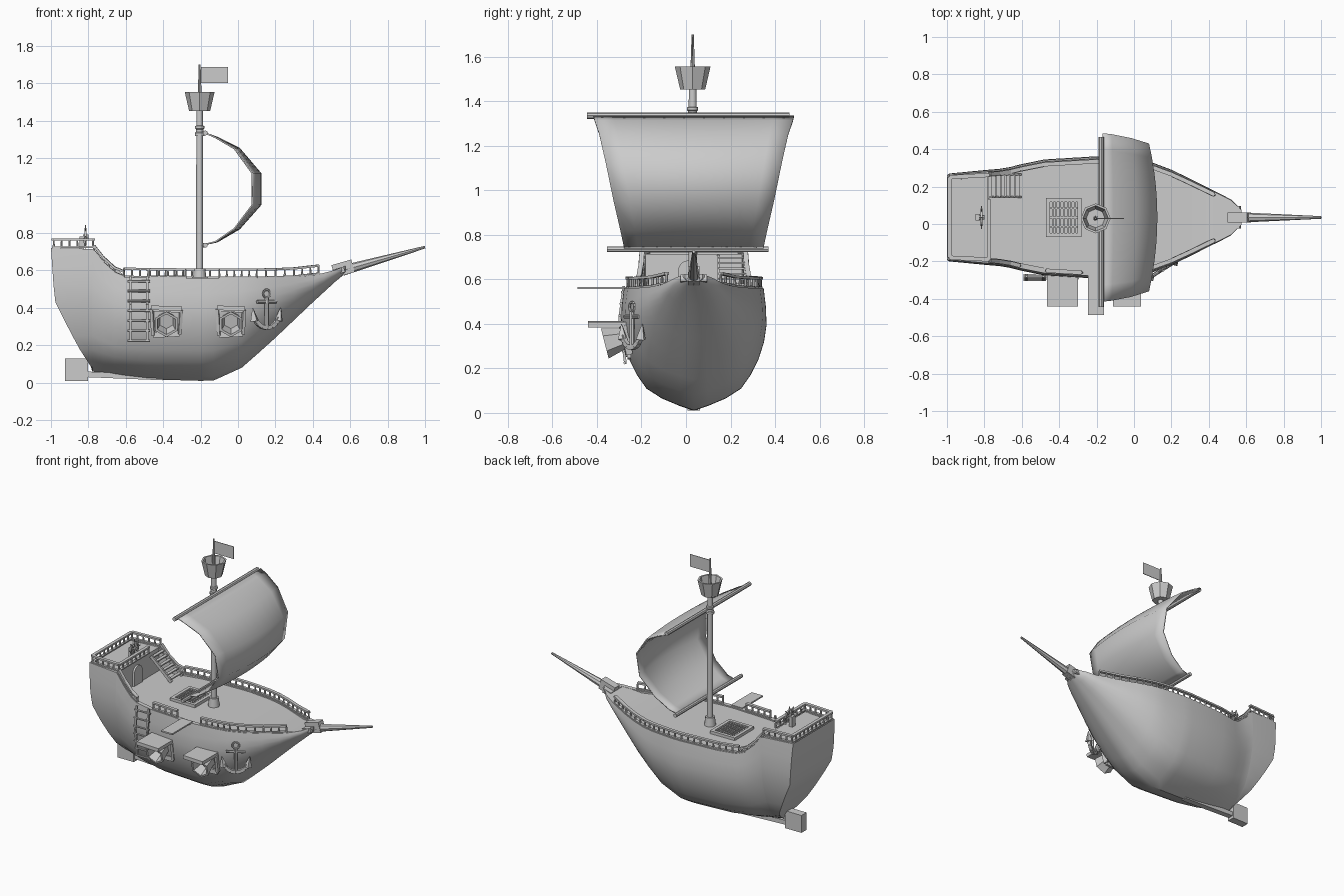
import bpy, bmesh, math
from mathutils import Vector, Matrix

if "Cube" in bpy.data.objects:
    bpy.data.objects.remove(bpy.data.objects["Cube"])

CY = 0.035  # centreline of the ship


def finish(name, bm, angle=40, recalc=True):
    if recalc:
        bmesh.ops.recalc_face_normals(bm, faces=bm.faces)
    me = bpy.data.meshes.new(name)
    bm.to_mesh(me)
    bm.free()
    ob = bpy.data.objects.new(name, me)
    bpy.context.collection.objects.link(ob)
    me.shade_smooth()
    me.set_sharp_from_angle(angle=math.radians(angle))
    return ob


def frame(a, b):
    d = Vector(b) - Vector(a)
    return Matrix.Translation(a) @ d.to_track_quat('Z', 'Y').to_matrix().to_4x4(), d.length


def rod(bm, a, b, r1, r2=None, n=8):
    m, length = frame(a, b)
    bmesh.ops.create_cone(bm, cap_ends=True, segments=n, radius1=r1, radius2=r1 if r2 is None else r2,
                          depth=length, matrix=m @ Matrix.Translation((0, 0, length / 2)))


def box(bm, c, s, rot=None):
    m = Matrix.Translation(c) @ (rot or Matrix()) @ Matrix.Diagonal((*s, 1))
    bmesh.ops.create_cube(bm, size=1, matrix=m)


def bar(bm, a, b, w, h):
    m, length = frame(a, b)
    bmesh.ops.create_cube(bm, size=1, matrix=m @ Matrix.Translation((0, 0, length / 2)) @ Matrix.Diagonal((w, h, length, 1)))


def lathe(bm, profile, m, n):
    rings = []
    for r, h in profile:
        angs = [math.pi / 2 + 2 * math.pi * i / n for i in range(n)]
        rings.append([bm.verts.new(m @ Vector((r * math.cos(a), r * math.sin(a), h))) for a in angs])
    for p, q in zip(rings, rings[1:]):
        for i in range(n):
            j = (i + 1) % n
            bm.faces.new((p[i], p[j], q[j], q[i]))
    bmesh.ops.remove_doubles(bm, verts=[v for r in rings for v in r], dist=1e-5)


def lerp(pts, x):
    for (x0, y0), (x1, y1) in zip(pts, pts[1:]):
        if x <= x1:
            return y0 + (y1 - y0) * max(0, (x - x0) / (x1 - x0))
    return pts[-1][1]


# Hull: stations (x, keel z, rim z, half width, deck z), the first one raked as the transom
stations = [(-1, .06, .72, .235, .715), (-.78, .06, .715, .255, .715), (-.779, .06, .715, .255, .555),
            (-.72, .05, .64, .26, .555), (-.66, .04, .585, .27, .555), (-.61, .033, .565, .283, .555),
            (-.48, .018, .562, .31, .555), (-.2, .01, .56, .327, .553), (-.13, .012, .56, .326, .553),
            (.02, .08, .56, .31, .553), (.1, .15, .56, .293, .553), (.2, .24, .562, .255, .555),
            (.3, .335, .566, .207, .558), (.4, .43, .575, .156, .565), (.46, .485, .587, .127, .587),
            (.52, .54, .603, .095, .603), (.575, .585, .625, .04, .625)]
section = [(0, 0), (.04, .2), (.1, .44), (.18, .65), (.29, .78), (.42, .89), (.56, .965), (.7, 1), (.85, .99), (1, .96)]
rake = [(.06, -.77), (.2, -.86), (.3, -.91), (.42, -.975), (.5, -.985), (.72, -1)]
half = [(s[0], s[3]) for s in stations]
rim = [(s[0], s[2]) for s in stations]

bm = bmesh.new()
loops = []
for k, (x, kz, tz, hw, dz) in enumerate(stations):
    side = [(f * hw, kz + t * (tz - kz)) for t, f in section]
    inner = max(hw * .55, hw * .96 - .028)
    side += [(inner, tz), (inner, dz - .001)]
    pts = side + [(-y, z) for y, z in reversed(side[1:])]
    loops.append([bm.verts.new((lerp(rake, z) if k == 0 else x, CY + y, z)) for y, z in pts])
for p, q in zip(loops, loops[1:]):
    for i in range(len(p)):
        j = (i + 1) % len(p)
        bm.faces.new((p[i], p[j], q[j], q[i]))
ns = len(section) + 2
for lp in (loops[0], loops[-1]):
    for i in range(ns - 1):
        a, b = lp[i], lp[i + 1]
        c, d = lp[-(i + 1)], lp[-i] if i else None
        bm.faces.new((a, b, c, d) if d else (a, b, c))
finish("hull", bm, 35)

# Rudder and keel
bm = bmesh.new()
box(bm, (-.863, CY, .07), (.124, .055, .12))
bar(bm, (-.82, CY, .045), (-.4, CY, .028), .04, .03)
finish("rudder", bm)


# Railings that follow a path
def railing(name, path, h=.045, step=.045):
    bm = bmesh.new()
    up = Vector((0, 0, h))
    for a, b in zip(path, path[1:]):
        a, b = Vector(a), Vector(b)
        bar(bm, a + up, b + up, .022, .012)
        bar(bm, a + Vector((0, 0, .004)), b + Vector((0, 0, .004)), .018, .008)
        n = max(1, round((b - a).length / step))
        for i in range(n + 1):
            p = a.lerp(b, i / n)
            rod(bm, p, p + up, .007, .005, 6)
    finish(name, bm)


def edge(x, s):
    return (x, CY + s * (lerp(half, x) * .96 - .014), lerp(rim, x))


xs = [-.61, -.48, -.2, -.1, .02, .1, .2, .3, .43]
railing("port_rail", [edge(x, 1) for x in xs])
railing("starboard_rail_aft", [edge(x, -1) for x in (-.47, -.28)])
railing("starboard_rail_fore", [edge(x, -1) for x in xs[3:]])
railing("poop_rail", [(-.775, -.19, .72), (-.985, -.18, .72), (-.985, .25, .72), (-.775, .262, .72)])
railing("poop_front_rail", [(-.775, -.19, .72), (-.775, .13, .72)])
for s in (1, -1):
    railing("slope_rail", [edge(x, s) for x in (-.77, -.72, -.66, -.61)], .03, .04)

# Poop stairs
bm = bmesh.new()
for y in (.145, .265):
    bar(bm, (-.765, y, .70), (-.61, y, .56), .012, .022)
for i in range(6):
    box(bm, (-.752 + .026 * i, .205, .697 - .024 * i), (.022, .12, .008))
finish("stairs", bm)

# Arched cabin door
bm = bmesh.new()
arch = [(-.045, .556), (.045, .556)] + [(.045 * math.cos(a), .64 + .045 * math.sin(a)) for a in [math.pi * i / 8 for i in range(9)]]
f = bm.faces.new([bm.verts.new((-.779, .01 + y, z)) for y, z in arch])
g = bmesh.ops.extrude_face_region(bm, geom=[f])
bmesh.ops.translate(bm, verts=[v for v in g['geom'] if isinstance(v, bmesh.types.BMVert)], vec=(.012, 0, 0))
finish("cabin_door", bm)

# Steering wheel
bm = bmesh.new()
wc = Vector((-.815, CY, .78))
dirs = [Vector((0, math.cos(math.pi * i / 4), math.sin(math.pi * i / 4))) for i in range(8)]
for i, d in enumerate(dirs):
    rod(bm, wc, wc + d * .062, .004, n=6)
    bar(bm, wc + d * .042, wc + dirs[(i + 1) % 8] * .042, .01, .01)
rod(bm, wc - Vector((.015, 0, 0)), wc + Vector((.015, 0, 0)), .012)
box(bm, (-.835, CY, .748), (.025, .035, .07))
finish("steering_wheel", bm)

# Deck grating
bm = bmesh.new()
for s in (-1, 1):
    box(bm, (-.375 + s * .084, .035, .562), (.022, .21, .022))
    box(bm, (-.375, .035 + s * .094, .562), (.19, .022, .022))
for i in range(7):
    box(bm, (-.435 + .02 * i, .035, .56), (.009, .18, .014))
for i in range(3):
    box(bm, (-.375, -.015 + .05 * i, .558), (.16, .009, .01))
finish("deck_grating", bm)

# Mast with collars, crow's nest, flag
MX, MY = -.205, .03
at = Matrix.Translation((MX, MY, 0))
bm = bmesh.new()
lathe(bm, [(0, .55), (.037, .55), (.03, .61), (.019, .61), (.018, 1.32), (.026, 1.32), (.026, 1.335), (.02, 1.34),
           (.02, 1.355), (.025, 1.36), (.025, 1.372), (.018, 1.375), (.017, 1.47), (0, 1.47)], at, 12)
rod(bm, (MX, MY, 1.45), (MX, MY, 1.7), .013, .005)
finish("mast", bm)
bm = bmesh.new()
lathe(bm, [(0, 1.452), (.056, 1.452), (.08, 1.555), (.068, 1.555), (.05, 1.465), (0, 1.465)], at, 8)
finish("crows_nest", bm, 20)
bm = bmesh.new()
box(bm, (-.125, MY, 1.645), (.145, .004, .085))
finish("flag", bm)

# Yards
bm = bmesh.new()
rod(bm, (-.175, -.445, 1.335), (-.175, .465, 1.335), .014)
rod(bm, (-.175, -.355, .735), (-.175, .37, .735), .013)
for z in (1.335, .735):
    rod(bm, (MX, MY, z), (-.17, MY, z), .012)
finish("yards", bm)

# Billowing sail
bm = bmesh.new()
curve = [(-.165, 1.335, .45), (-.11, 1.315, .445), (.01, 1.255, .425), (.125, 1.12, .395), (.125, .95, .36),
         (.01, .82, .33), (-.11, .75, .315), (-.17, .737, .312)]
rows = []
for x, z, w in curve:
    rows.append([bm.verts.new((x - .045 * u * u * (x + .17) / .3, CY + w * u, z)) for u in [i / 5 - 1 for i in range(11)]])
for p, q in zip(rows, rows[1:]):
    for i in range(10):
        bm.faces.new((p[i], p[i + 1], q[i + 1], q[i]))
sail = finish("sail", bm, 60)
mod = sail.modifiers.new("thickness", 'SOLIDIFY')
mod.thickness = .008

# Bowsprit with its socket
bm = bmesh.new()
tilt = Matrix.Rotation(math.radians(-16), 4, 'Y')
box(bm, (.562, CY, .61), (.11, .052, .07), tilt)
box(bm, (.54, CY, .598), (.06, .12, .03), tilt)
rod(bm, (.56, CY, .6), (1, CY, .725), .028, .007, 8)
finish("bowsprit", bm)

# Boarding plank
bm = bmesh.new()
box(bm, (-.203, -.375, .561), (.085, .225, .01))
finish("plank", bm)

# Side ladder
bm = bmesh.new()
for x in (-.575, -.485):
    bar(bm, (x, -.272, .22), (x, -.298, .42), .012, .012)
    bar(bm, (x, -.298, .42), (x, -.28, .57), .012, .012)
for i in range(7):
    z = .225 + .053 * i
    y = lerp([(.22, -.274), (.42, -.3), (.57, -.282)], z)
    rod(bm, (-.59, y, z), (-.47, y, z), .007, n=6)
finish("side_ladder", bm)

# Gun ports: hexagonal cannon, frame and raised lid
for cx, w in ((-.383, .165), (-.038, .15)):
    bm = bmesh.new()
    m, _ = frame((cx, -.235, .345), (cx, -.365, .312))
    lathe(bm, [(0, 0), (.045, 0), (.05, .06), (.07, .134), (.056, .134), (.04, .07), (0, .07)], m, 6)
    finish("cannon", bm, 30)
    bm = bmesh.new()
    c = [(cx - w * .47, -.283, .395), (cx + w * .47, -.283, .39), (cx + w * .42, -.255, .262), (cx - w * .42, -.255, .255)]
    for i in range(4):
        bar(bm, c[i], c[(i + 1) % 4], .016, .03)
    finish("gun_port_frame", bm)
    bm = bmesh.new()
    box(bm, (cx, -.355, .398), (w, .17, .024), Matrix.Rotation(math.radians(2), 4, 'Y'))
    finish("gun_port_lid", bm)

# Anchor
bm = bmesh.new()
rod(bm, (0, 0, .295), (0, 0, .455), .012)
rod(bm, (-.06, 0, .432), (.06, 0, .432), .009)
ring = [(.022 * math.cos(math.pi * i / 5), 0, .476 + .022 * math.sin(math.pi * i / 5)) for i in range(11)]
for a, b in zip(ring, ring[1:]):
    rod(bm, a, b, .006, n=6)
for s in (-1, 1):
    arc = [(s * .08 * math.sin(t), 0, .375 - .082 * math.cos(t)) for t in (0, .4, .8, 1.2)]
    for a, b in zip(arc, arc[1:]):
        bar(bm, a, b, .02, .022)
    rod(bm, (s * .076, 0, .33), (s * .088, 0, .40), .026, .002, 4)
bm.transform(Matrix.Translation((.153, -.243, 0)) @ Matrix.Rotation(math.radians(32), 4, 'Z'))
finish("anchor", bm)
